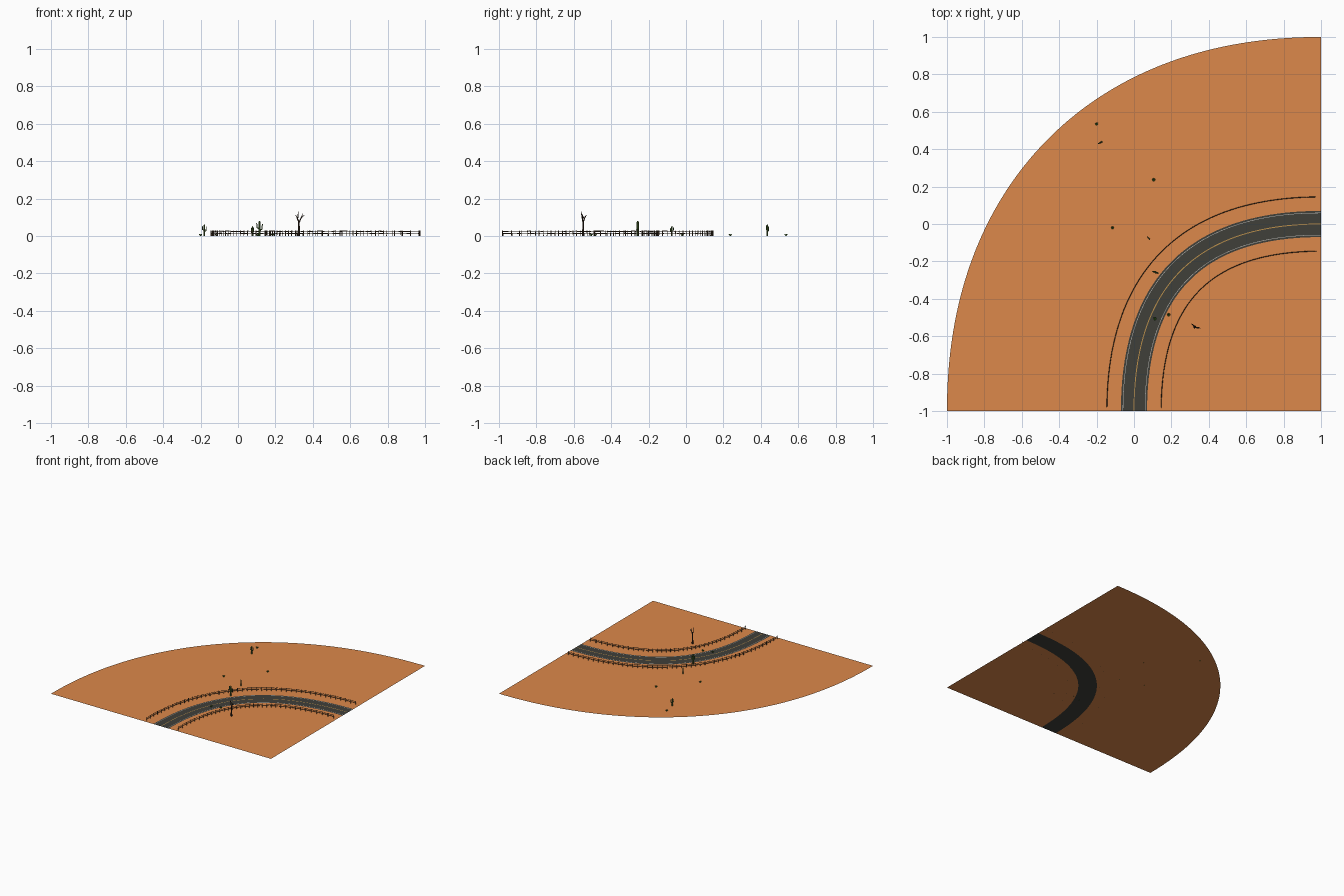
import bpy, bmesh, math, random
from mathutils import Vector

if "Cube" in bpy.data.objects:
    bpy.data.objects.remove(bpy.data.objects["Cube"])

random.seed(4)
N = 64


def material(name, rgb):
    m = bpy.data.materials.new(name)
    m.diffuse_color = (*rgb, 1)
    m.use_nodes = True
    m.node_tree.nodes["Principled BSDF"].inputs["Base Color"].default_value = m.diffuse_color
    return m


SAND = material("sand", (0.72, 0.25, 0.07))
ASPHALT = material("asphalt", (0.05, 0.05, 0.042))
WHITE = material("white_paint", (0.45, 0.45, 0.42))
YELLOW = material("yellow_paint", (0.5, 0.28, 0.07))
WOOD = material("wood", (0.09, 0.055, 0.03))
BARK = material("bark", (0.045, 0.025, 0.015))
CACTUS = material("cactus_green", (0.06, 0.12, 0.025))
BUSH = material("bush_green", (0.06, 0.2, 0.02))


def finish(bm, name, mat):
    me = bpy.data.meshes.new(name)
    bm.to_mesh(me)
    bm.free()
    me.materials.append(mat)
    ob = bpy.data.objects.new(name, me)
    bpy.context.collection.objects.link(ob)
    return ob


def bend(t, off, z=0.0):
    """Point beside the road's quadratic centre line; positive is outside."""
    tangent = Vector((t, 1 - t, 0)).normalized()
    return Vector((t * t, -(1 - t) ** 2, z)) + off * Vector((-tangent.y, tangent.x, 0))


def strip(name, a, b, mat, z=0.0):
    bm = bmesh.new()
    rows = [[bm.verts.new(bend(i / N, o, z)) for o in (a, b)] for i in range(N + 1)]
    for p, q in zip(rows, rows[1:]):
        bm.faces.new((p[0], q[0], q[1], p[1]))
    return finish(bm, name, mat)


def tube(bm, pts, radii, sides=6):
    """Tapered tube through a few points."""
    rings = []
    for i, p in enumerate(pts):
        d = Vector(pts[min(i + 1, len(pts) - 1)]) - Vector(pts[max(i - 1, 0)])
        q = d.to_track_quat('Z', 'Y')
        rings.append([bm.verts.new(Vector(p) + q @ Vector((
            radii[i] * math.cos(2 * math.pi * k / sides),
            radii[i] * math.sin(2 * math.pi * k / sides), 0))) for k in range(sides)])
    for a, b in zip(rings, rings[1:]):
        for k in range(sides):
            n = (k + 1) % sides
            bm.faces.new((a[k], a[n], b[n], b[k]))
    bm.faces.new(rings[0][::-1])
    bm.faces.new(rings[-1])


# Desert ground on both sides of the road
strip("outer_ground", 1.0, 0.07, SAND).data.flip_normals()
strip("road", -0.07, 0.07, ASPHALT).data.flip_normals()
bm = bmesh.new()
edge = [bm.verts.new(bend(i / N, -0.07)) for i in range(N + 1)]
corner = bm.verts.new((1, -1, 0))
for a, b in zip(edge, edge[1:]):
    bm.faces.new((corner, b, a))
finish(bm, "inner_ground", SAND)

# Painted lines
for name, off, half, mat in (("left_edge_line", 0.059, 0.0014, WHITE),
                             ("right_edge_line", -0.059, 0.0014, WHITE),
                             ("centre_line", 0, 0.0025, YELLOW)):
    strip(name, off + half, off - half, mat, 0.0004)
for ob in bpy.context.collection.objects:
    bm = bmesh.new()
    bm.from_mesh(ob.data)
    for f in bm.faces:
        f.normal_update()
        if f.normal.z < 0:
            f.normal_flip()
    bm.to_mesh(ob.data)
    bm.free()


# Two-rail fences following the bend
def fence(name, off, count):
    bm = bmesh.new()
    pts = [bend(0.01 + 0.975 * i / count, off) for i in range(count + 1)]
    for i, p in enumerate(pts):
        lean = Vector((random.uniform(-.001, .001), random.uniform(-.001, .001), .03))
        tube(bm, [p, p + lean], [0.0022, 0.0022], 4)
        if i < count:
            for z in (0.014, 0.025):
                up = [Vector((0, 0, z + random.uniform(-.0015, .0015))) for _ in range(2)]
                tube(bm, [p + up[0], pts[i + 1] + up[1]], [0.0018, 0.0018], 4)
    finish(bm, name, WOOD)


fence("outer_fence", 0.145, 46)
fence("inner_fence", -0.145, 34)

# Bare tree
bm = bmesh.new()
tx, ty = 0.325, -0.55
for pts, rad in (
        ([(0, 0, 0), (.001, 0, .04), (0, 0, .08)], [.007, .005, .004]),
        ([(0, 0, .075), (-.010, .010, .10), (-.018, .018, .112)], [.004, .003, .001]),
        ([(-.006, .005, .092), (-.004, -.006, .115), (-.003, -.010, .130)], [.003, .002, .001]),
        ([(0, 0, .07), (.012, -.005, .095), (.022, -.010, .120)], [.004, .003, .001]),
        ([(.010, -.004, .092), (.022, -.004, .105), (.030, -.008, .112)], [.003, .002, .001])):
    tube(bm, [(x + tx, y + ty, z) for x, y, z in pts], rad)
finish(bm, "dead_tree", BARK)


# Armed cacti
def cactus(name, x, y, h, ang):
    bm = bmesh.new()
    r = h * 0.075
    arms = (([(0, 0), (0, .9), (0, 1)], [r, r, r * .4]),
            ([(0, .4), (.17, .45), (.2, .8)], [r * .7, r * .7, r * .4]),
            ([(0, .5), (-.17, .55), (-.2, .88)], [r * .7, r * .7, r * .4]))
    for pts, rad in arms:
        tube(bm, [(x + h * u * math.cos(ang), y + h * u * math.sin(ang), h * v)
                  for u, v in pts], rad, 8)
    finish(bm, name, CACTUS)


cactus("cactus_large", 0.115, -0.258, 0.08, -0.3)
cactus("cactus_medium", -0.18, 0.435, 0.062, 0.5)
cactus("cactus_small", 0.078, -0.075, 0.052, -0.9)

# Small spiky bushes
for i, (x, y) in enumerate(((-.2, .535), (.105, .237), (-.115, -.02),
                            (.185, -.485), (.112, -.507))):
    bm = bmesh.new()
    for k in range(8):
        a = k * math.pi / 4
        tube(bm, [(x, y, 0), (x + .005 * math.cos(a), y + .005 * math.sin(a), .007),
                  (x + .009 * math.cos(a), y + .009 * math.sin(a), .011)],
             [.002, .0025, .0004], 4)
    finish(bm, f"bush_{i + 1}", BUSH)
